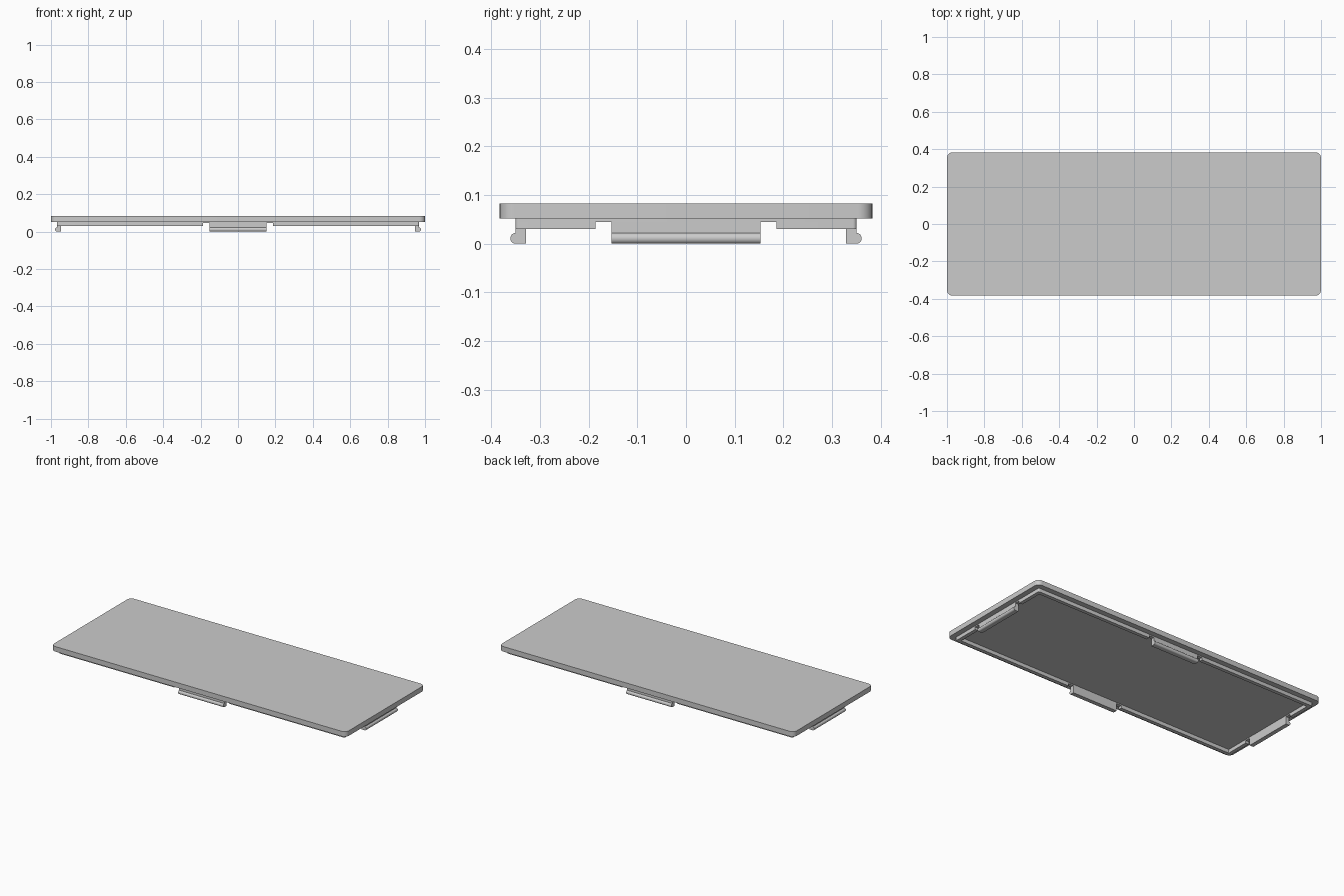
import bpy, bmesh, math
from mathutils import Matrix, Vector

if "Cube" in bpy.data.objects:
    bpy.data.objects.remove(bpy.data.objects["Cube"], do_unlink=True)

grey = bpy.data.materials.new("plain grey")
grey.use_nodes = True
colour = (0.6, 0.6, 0.6, 1)
grey.diffuse_color = colour
grey.node_tree.nodes["Principled BSDF"].inputs["Base Color"].default_value = colour

RIM_X, RIM_Y, WALL = 0.968, 0.351, 0.022
CLIP_HALF, GAP_END = 0.153, 0.186
RIM_LOW, NOTCH_TOP, PLATE_LOW, PLATE_TOP = 0.03, 0.045, 0.052, 0.083


def arc(cx, cy, r, start, end, steps):
    return [(cx + r * math.cos(start + (end - start) * i / steps),
             cy + r * math.sin(start + (end - start) * i / steps))
            for i in range(steps + 1)]


def rounded_rect(hx, hy, r, steps=8):
    points = []
    for k, (sx, sy) in enumerate([(1, 1), (-1, 1), (-1, -1), (1, -1)]):
        a = k * math.pi / 2
        points += arc(sx * (hx - r), sy * (hy - r), r, a, a + math.pi / 2, steps)
    return points


def finish(name, bm):
    bmesh.ops.recalc_face_normals(bm, faces=bm.faces)
    mesh = bpy.data.meshes.new(name)
    bm.to_mesh(mesh)
    bm.free()
    mesh.materials.append(grey)
    obj = bpy.data.objects.new(name, mesh)
    bpy.context.collection.objects.link(obj)
    bpy.ops.object.select_all(action="DESELECT")
    obj.select_set(True)
    bpy.context.view_layer.objects.active = obj
    bpy.ops.object.shade_smooth_by_angle(angle=math.radians(35))
    return obj


def prism(name, outline, low, high, matrix=Matrix()):
    bm = bmesh.new()
    face = bm.faces.new([bm.verts.new((x, y, low)) for x, y in outline])
    out = bmesh.ops.extrude_face_region(bm, geom=[face])
    top = [v for v in out["geom"] if isinstance(v, bmesh.types.BMVert)]
    bmesh.ops.translate(bm, verts=top, vec=Vector((0, 0, high - low)))
    bm.transform(matrix)
    return finish(name, bm)


def ring(name, outer, inner, low, high):
    bm = bmesh.new()
    loops = [[bm.verts.new((x, y, z)) for x, y in pts]
             for pts, z in ((outer, low), (outer, high), (inner, high), (inner, low))]
    n = len(outer)
    for k in range(4):
        a, b = loops[k], loops[(k + 1) % 4]
        for i in range(n):
            j = (i + 1) % n
            bm.faces.new((a[i], a[j], b[j], b[i]))
    return finish(name, bm)


# Cover plate
prism("cover_plate", rounded_rect(1, 0.383, 0.03), PLATE_LOW, PLATE_TOP)

# Continuous base of the locating rim
ring("rim_base", rounded_rect(RIM_X, RIM_Y, 0.008),
     rounded_rect(RIM_X - WALL, RIM_Y - WALL, 0.004), NOTCH_TOP, PLATE_LOW)

# Corner lengths of the rim, broken by a gap either side of each clip
corner = arc(RIM_X - 0.008, RIM_Y - 0.008, 0.008, 0, math.pi / 2, 6)
ell = [(RIM_X, GAP_END)] + corner + [
    (GAP_END, RIM_Y), (GAP_END, RIM_Y - WALL),
    (RIM_X - WALL, RIM_Y - WALL), (RIM_X - WALL, GAP_END)]
for side, sx in (("left", 1), ("right", -1)):
    for end, sy in (("back", 1), ("front", -1)):
        prism(f"rim_{end}_{side}", [(x * sx, y * sy) for x, y in ell],
              RIM_LOW, NOTCH_TOP)

# Snap clips: a wall with a rounded catch along its outer lower edge
catch = [(0.010 * math.cos(t) if abs(t) < 1.5 else 0, 0.011 + 0.011 * math.sin(t))
         for t in [math.pi * (i / 10 - 0.5) for i in range(11)]]
profile = [(-WALL, 0)] + catch + [(0, NOTCH_TOP), (-WALL, NOTCH_TOP)]
upright = Matrix.Rotation(math.pi / 2, 4, "X")
for k, (name, reach) in enumerate([("left", RIM_X), ("back", RIM_Y),
                                   ("right", RIM_X), ("front", RIM_Y)]):
    place = (Matrix.Rotation(k * math.pi / 2, 4, "Z")
             @ Matrix.Translation((reach, 0, 0)) @ upright)
    prism(f"{name}_clip", profile, -CLIP_HALF, CLIP_HALF, place)
